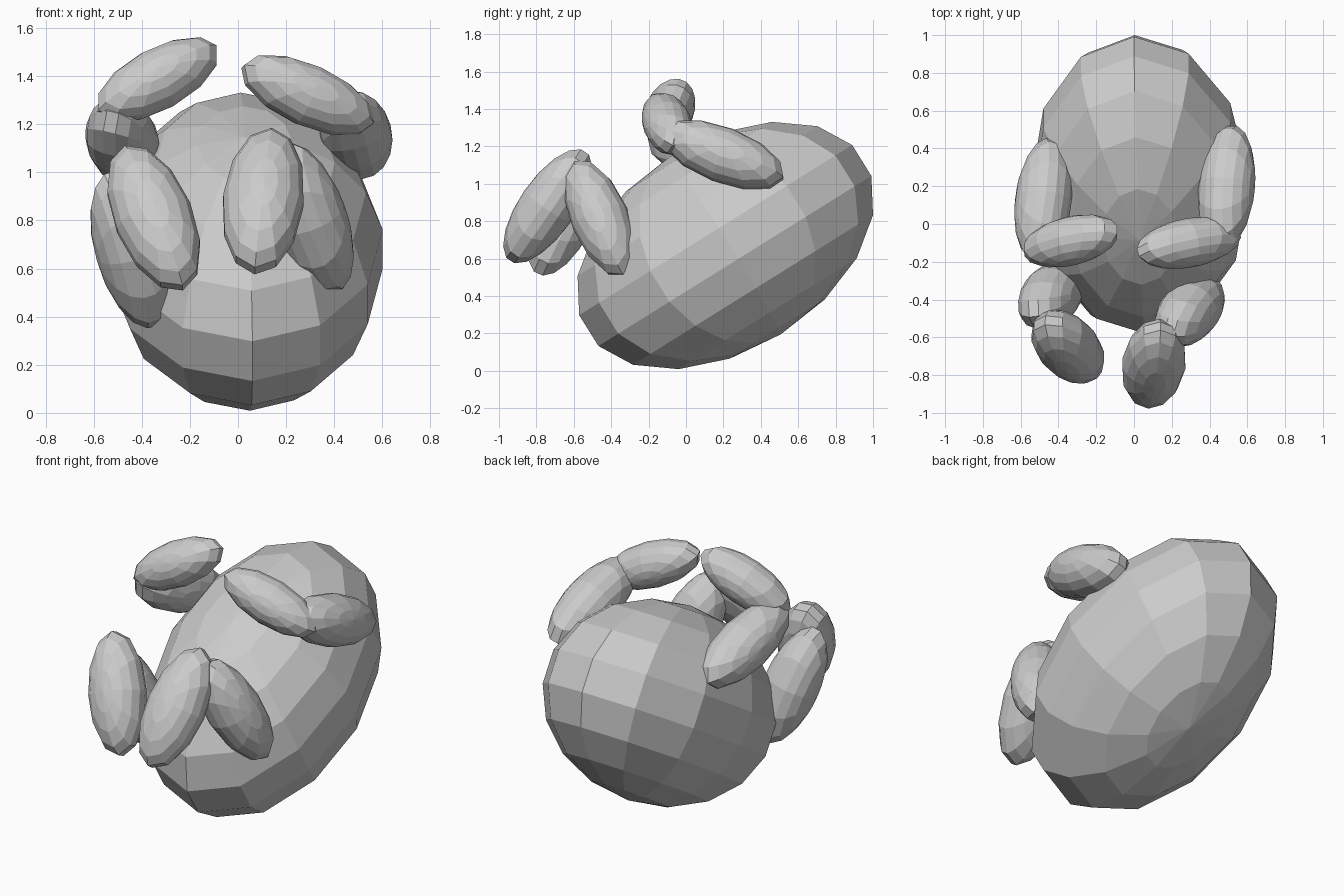
import bpy, bmesh
from mathutils import Vector, Matrix

if "Cube" in bpy.data.objects:
    bpy.data.objects.remove(bpy.data.objects["Cube"])


def ellipsoid(name, a, b, width, depth, pole):
    """Flat-shaded ellipsoid reaching from a to b, sphere pole facing 'pole'."""
    a, b = Vector(a), Vector(b)
    axis = (b - a).normalized()
    p = Vector(pole)
    p = (p - axis * p.dot(axis)).normalized()
    side = p.cross(axis)
    half = (b - a).length / 2 * 1.015
    rot = Matrix((axis, side, p)).transposed().to_4x4()
    mat = Matrix.Translation((a + b) / 2) @ rot @ Matrix.Diagonal((half, width, depth, 1))
    bm = bmesh.new()
    bmesh.ops.create_uvsphere(bm, u_segments=12, v_segments=9, radius=1, matrix=mat)
    mesh = bpy.data.meshes.new(name)
    bm.to_mesh(mesh)
    bm.free()
    ob = bpy.data.objects.new(name, mesh)
    bpy.context.collection.objects.link(ob)
    return ob


# Egg-shaped body leaning back
ellipsoid("body", (0.06, -0.52, 0.215), (0.0, 0.94, 1.125), 0.58, 0.56, (0, -0.53, 0.85))

# Limb segments: name, end a, end b, width, depth, pole direction
front = (0, -1, 0.4)
limbs = [
    ("right_upper_arm", (0.46, -0.13, 1.28), (0.52, 0.52, 1.03), 0.15, 0.15, (1, 0, 0.3)),
    ("right_forearm", (0.02, -0.15, 1.44), (0.56, -0.05, 1.20), 0.13, 0.13, front),
    ("left_upper_arm", (-0.52, -0.2, 1.25), (-0.44, 0.45, 1.01), 0.15, 0.15, (-1, 0, 0.3)),
    ("left_forearm", (-0.09, -0.03, 1.52), (-0.58, -0.15, 1.25), 0.13, 0.13, front),
    ("right_thigh", (0.18, -0.59, 1.12), (0.41, -0.33, 0.51), 0.155, 0.155, (1, -0.3, 0.3)),
    ("right_shin", (0.14, -0.54, 1.17), (0.07, -0.94, 0.59), 0.17, 0.15, front),
    ("left_thigh", (-0.53, -0.49, 1.0), (-0.35, -0.27, 0.36), 0.155, 0.155, (-1, -0.3, 0.3)),
    ("left_shin", (-0.47, -0.51, 1.10), (-0.23, -0.79, 0.52), 0.165, 0.15, front),
]
for limb in limbs:
    ellipsoid(*limb)
